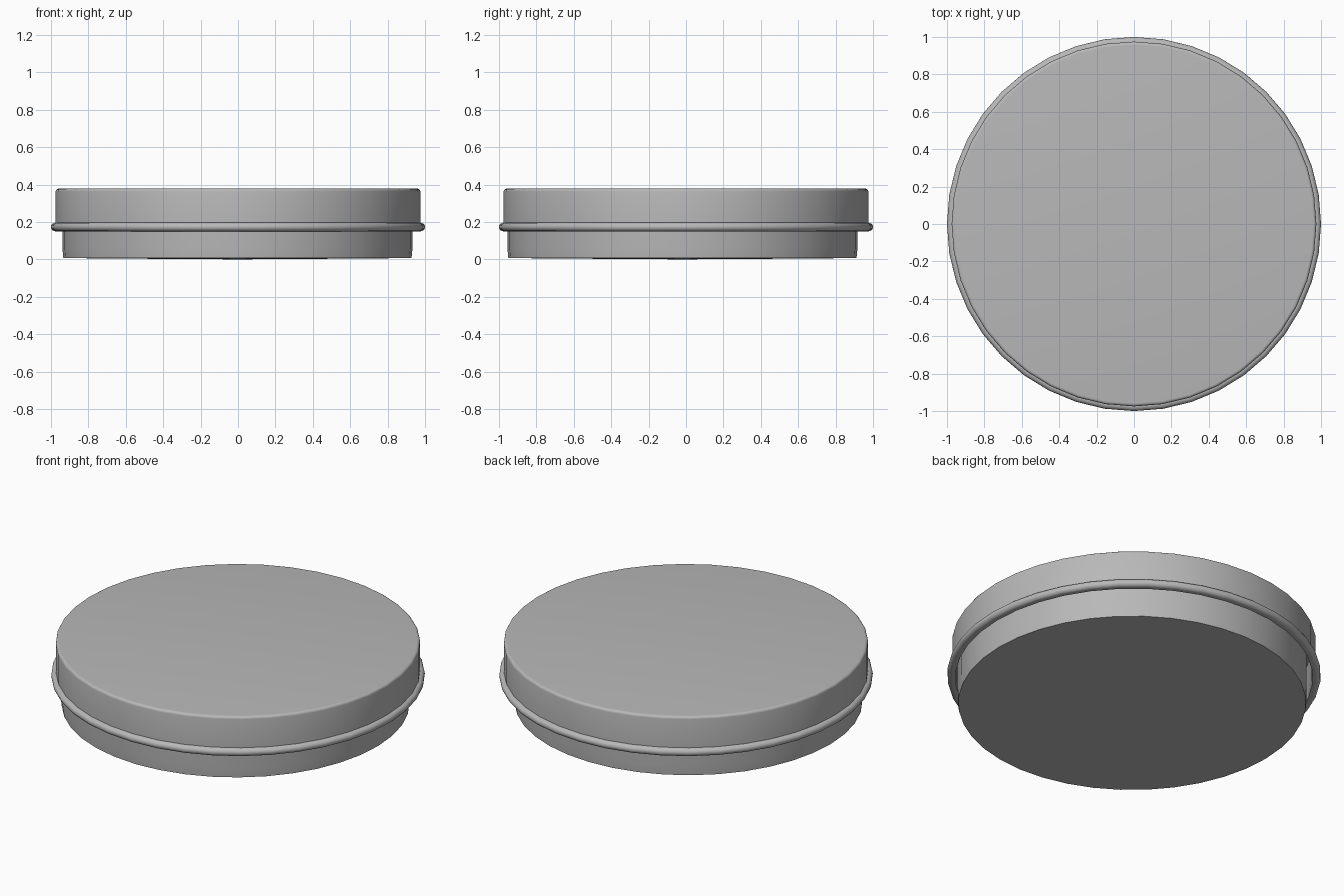
import bpy, bmesh
from math import cos, sin, pi, radians

if "Cube" in bpy.data.objects:
    bpy.data.objects.remove(bpy.data.objects["Cube"])

SIDES = 40

# Dark metal grey shared by both parts
metal = bpy.data.materials.new("metal_grey")
metal.diffuse_color = (0.48, 0.48, 0.48, 1)
metal.use_nodes = True
metal.node_tree.nodes["Principled BSDF"].inputs["Base Color"].default_value = metal.diffuse_color


def lathe(name, profile, offset=(0, 0)):
    """Revolve an (radius, z) profile round the z axis; radius 0 makes a pole."""
    bm = bmesh.new()
    rings = []
    for r, z in profile:
        if r == 0:
            rings.append([bm.verts.new((0, 0, z))] * SIDES)
        else:
            rings.append([bm.verts.new((r * cos(2 * pi * i / SIDES),
                                        r * sin(2 * pi * i / SIDES), z))
                          for i in range(SIDES)])
    for a, b in zip(rings, rings[1:]):
        for i in range(SIDES):
            j = (i + 1) % SIDES
            quad = list(dict.fromkeys((a[i], a[j], b[j], b[i])))
            bm.faces.new(quad)
    bmesh.ops.recalc_face_normals(bm, faces=bm.faces)
    mesh = bpy.data.meshes.new(name)
    bm.to_mesh(mesh)
    bm.free()
    mesh.materials.append(metal)
    ob = bpy.data.objects.new(name, mesh)
    ob.location = (*offset, 0)
    bpy.context.collection.objects.link(ob)
    bpy.context.view_layer.objects.active = ob
    ob.select_set(True)
    bpy.ops.object.shade_smooth_by_angle(angle=radians(35))
    ob.select_set(False)
    return ob


def arc(cr, cz, rx, rz, start, end, steps):
    """Points of an elliptical arc in the (radius, z) plane."""
    angles = [radians(start + (end - start) * k / steps) for k in range(steps + 1)]
    return [(cr + rx * cos(a), cz + rz * sin(a)) for a in angles]


# Tin base: hollow, crisp bottom edge, very shallow bulge, slightly off centre
lathe("tin_base",
      [(0, 0.0), (0.6, 0.004), (0.931, 0.007),
       (0.936, 0.06), (0.936, 0.34), (0.916, 0.34), (0.916, 0.03), (0, 0.025)],
      offset=(-0.003, -0.019))

# Lid: flat top, rounded shoulder, rolled bead at the rim, hollow inside
lathe("lid",
      [(0, 0.378), (0.958, 0.378)]
      + arc(0.96, 0.363, 0.015, 0.015, 70, 0, 3)
      + [(0.975, 0.196)]
      + arc(0.976, 0.173, 0.024, 0.023, 85, -90, 8)
      + [(0.957, 0.152), (0.953, 0.165), (0.953, 0.355), (0, 0.36)])
